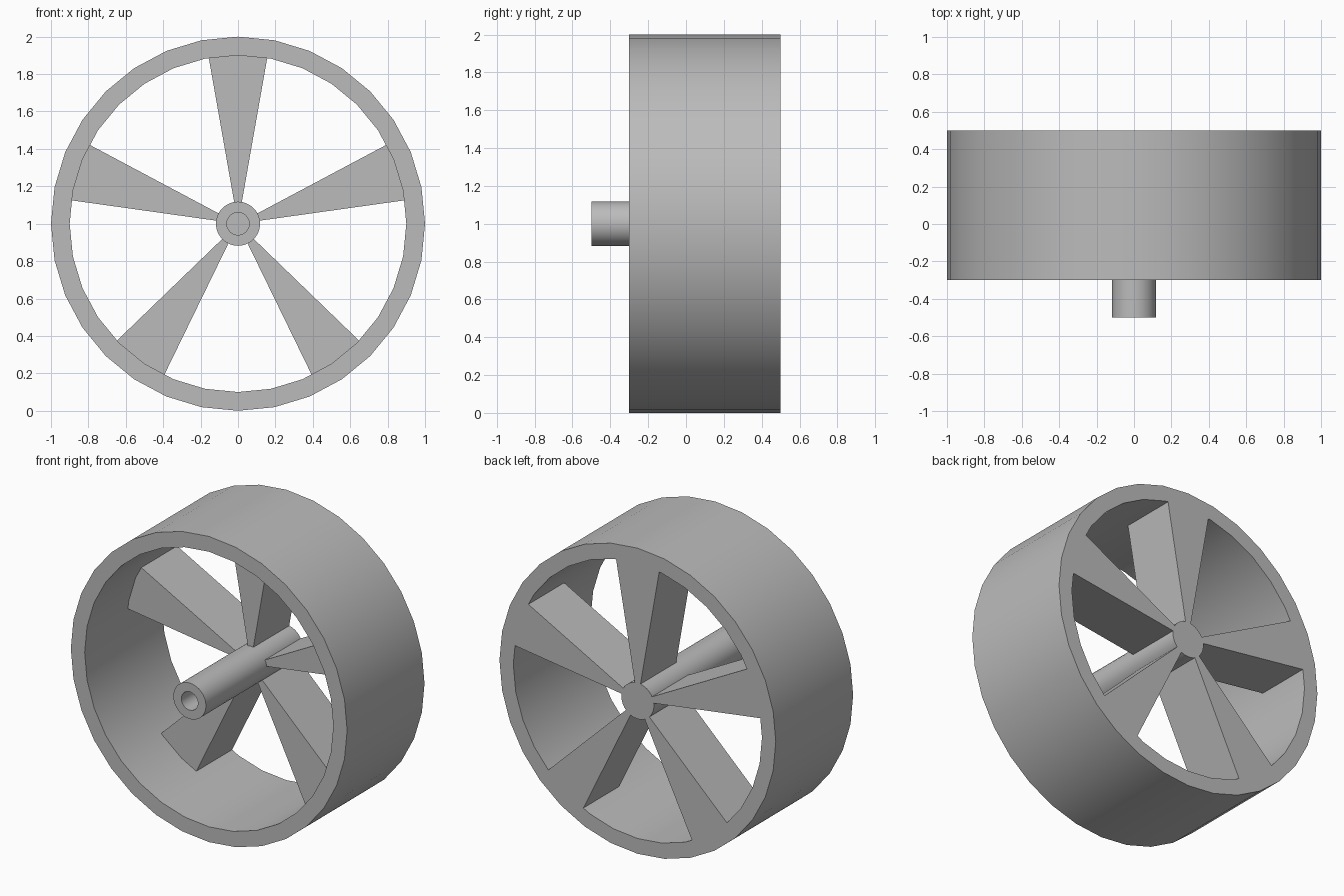
import bpy, bmesh
from math import pi, sin, cos, radians

cube = bpy.data.objects.get("Cube")
if cube:
    bpy.data.objects.remove(cube)

grey = bpy.data.materials.new("plain_grey")
grey.use_nodes = True
colour = (0.5, 0.5, 0.5, 1)
grey.diffuse_color = colour
grey.node_tree.nodes["Principled BSDF"].inputs["Base Color"].default_value = colour

BACK = 0.5


def finish(name, bm):
    bmesh.ops.recalc_face_normals(bm, faces=bm.faces)
    mesh = bpy.data.meshes.new(name)
    bm.to_mesh(mesh)
    bm.free()
    mesh.materials.append(grey)
    obj = bpy.data.objects.new(name, mesh)
    bpy.context.collection.objects.link(obj)
    bpy.ops.object.select_all(action='DESELECT')
    obj.select_set(True)
    bpy.context.view_layer.objects.active = obj
    bpy.ops.object.shade_smooth_by_angle(angle=radians(30))
    return obj


def lathe(name, profile, sides, closed=False):
    """Turn (radius, y) points around the wheel axis; open ends become caps."""
    bm = bmesh.new()
    rings = []
    for r, y in profile:
        angles = [2 * pi * i / sides for i in range(sides)]
        rings.append([bm.verts.new((r * cos(a), y, 1 + r * sin(a))) for a in angles])
    pairs = list(zip(rings, rings[1:]))
    if closed:
        pairs.append((rings[-1], rings[0]))
    else:
        bm.faces.new(rings[0])
        bm.faces.new(rings[-1])
    for a, b in pairs:
        for i in range(sides):
            j = (i + 1) % sides
            bm.faces.new((a[i], a[j], b[j], b[i]))
    return finish(name, bm)


def spoke(name, angle, front=0.13, inner=0.112, outer=0.905, half=radians(10)):
    """Wedge that widens from the hub to the rim."""
    bm = bmesh.new()
    corners = [(inner, -half), (outer, -half), (outer, 0), (outer, half), (inner, half)]
    face = bm.faces.new([bm.verts.new((r * cos(angle + t), front, 1 + r * sin(angle + t)))
                         for r, t in corners])
    result = bmesh.ops.extrude_face_region(bm, geom=[face], use_keep_orig=True)
    for v in result["geom"]:
        if isinstance(v, bmesh.types.BMVert):
            v.co.y = BACK
    return finish(name, bm)


# Wide rim
lathe("rim", [(1, -0.3), (1, BACK), (0.9, BACK), (0.9, -0.3)], 32, closed=True)

# Long hub with a blind axle hole in its front end
lathe("hub", [(0.06, 0.3), (0.06, -0.5), (0.118, -0.5), (0.118, BACK)], 32)

# Five spokes, flush with the back
for k in range(5):
    spoke(f"spoke_{k + 1}", pi / 2 + k * 2 * pi / 5)
